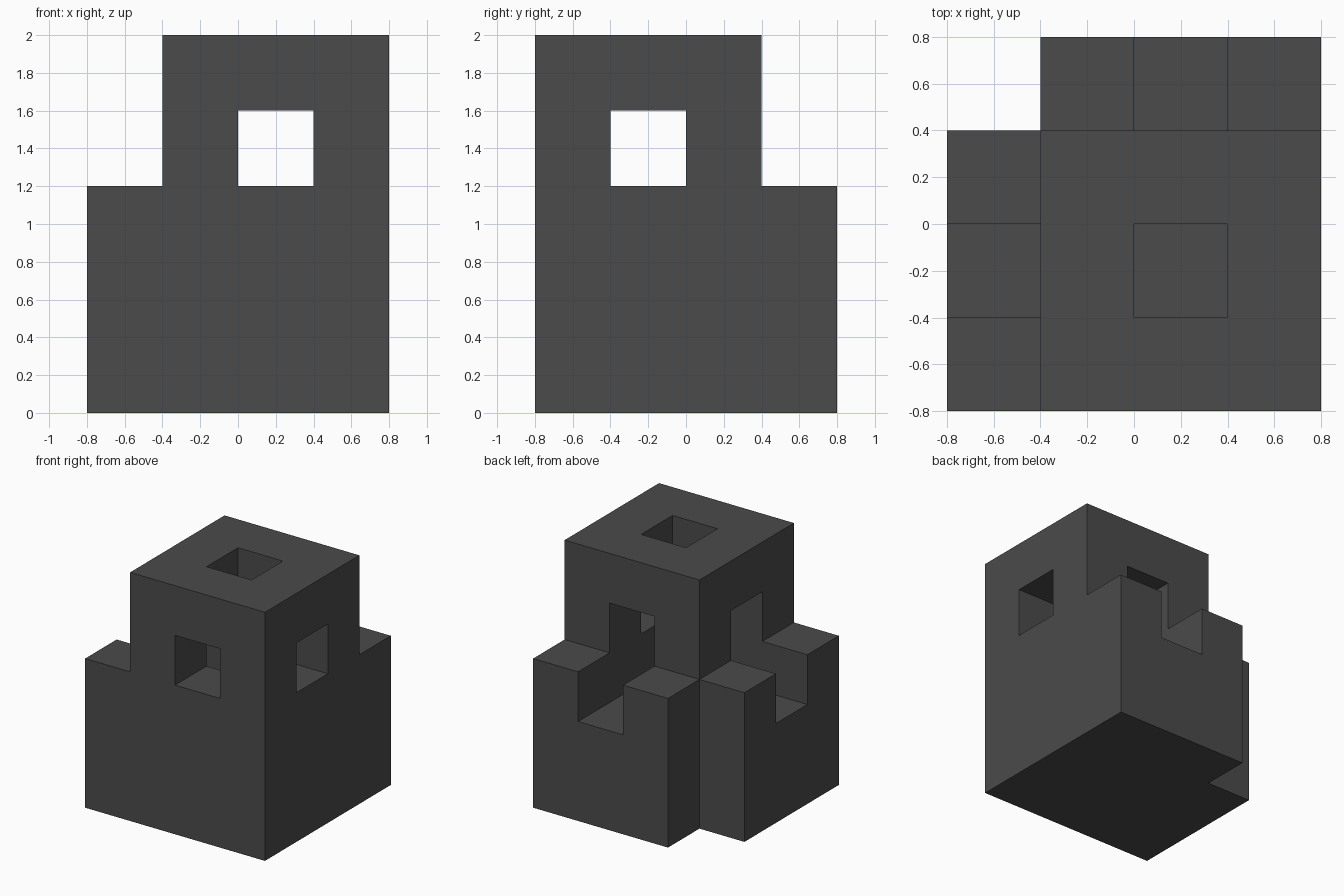
import bpy
import bmesh
from mathutils import Vector

cube = bpy.data.objects.get("Cube")
if cube:
    bpy.data.objects.remove(cube, do_unlink=True)

CELL = 0.4
ORIGIN = Vector((-0.8, -0.8, 0.0))


def block(x0, x1, y0, y1, z0, z1):
    """Set of grid cells between the given limits (upper limits excluded)."""
    return {(x, y, z) for x in range(x0, x1)
            for y in range(y0, y1) for z in range(z0, z1)}


# Solid masses: tall tower with a lower shoulder on two sides
tower = block(1, 4, 0, 3, 0, 5)
side_shoulder = block(0, 1, 0, 3, 0, 3)
back_shoulder = block(1, 4, 3, 4, 0, 3)

# Openings: top shaft, two tall channels, two small windows
shaft = block(2, 3, 1, 2, 2, 5)
side_channel = block(0, 2, 1, 2, 2, 4)
back_channel = block(2, 3, 2, 4, 2, 4)
front_window = block(2, 3, 0, 1, 3, 4)
side_window = block(3, 4, 1, 2, 3, 4)

solid = tower | side_shoulder | back_shoulder
solid -= shaft | side_channel | back_channel | front_window | side_window

# Skin the outside of the solid cells
bm = bmesh.new()
for cell in sorted(solid):
    for axis in range(3):
        for sign in (-1, 1):
            n = Vector((0, 0, 0))
            n[axis] = sign
            if tuple(int(c + d) for c, d in zip(cell, n)) in solid:
                continue
            u, v = Vector((n.y, n.z, n.x)), Vector((n.z, n.x, n.y))
            mid = Vector(cell) + Vector((0.5, 0.5, 0.5)) + n * 0.5
            corners = [mid + (u * a + v * b) * 0.5
                       for a, b in ((-1, -1), (1, -1), (1, 1), (-1, 1))]
            bm.faces.new([bm.verts.new(ORIGIN + c * CELL) for c in corners])

# Weld, then merge the coplanar squares into clean flat faces
bmesh.ops.remove_doubles(bm, verts=bm.verts, dist=0.001)
bmesh.ops.recalc_face_normals(bm, faces=bm.faces)
bmesh.ops.dissolve_limit(bm, angle_limit=0.02, verts=bm.verts, edges=bm.edges)

mesh = bpy.data.meshes.new("block_tower")
bm.to_mesh(mesh)
bm.free()

# Single dark grey material
grey = bpy.data.materials.new("dark_grey")
grey.use_nodes = True
colour = (0.07, 0.07, 0.07, 1.0)
grey.diffuse_color = colour
grey.node_tree.nodes["Principled BSDF"].inputs["Base Color"].default_value = colour
mesh.materials.append(grey)

obj = bpy.data.objects.new("block_tower", mesh)
bpy.context.collection.objects.link(obj)
